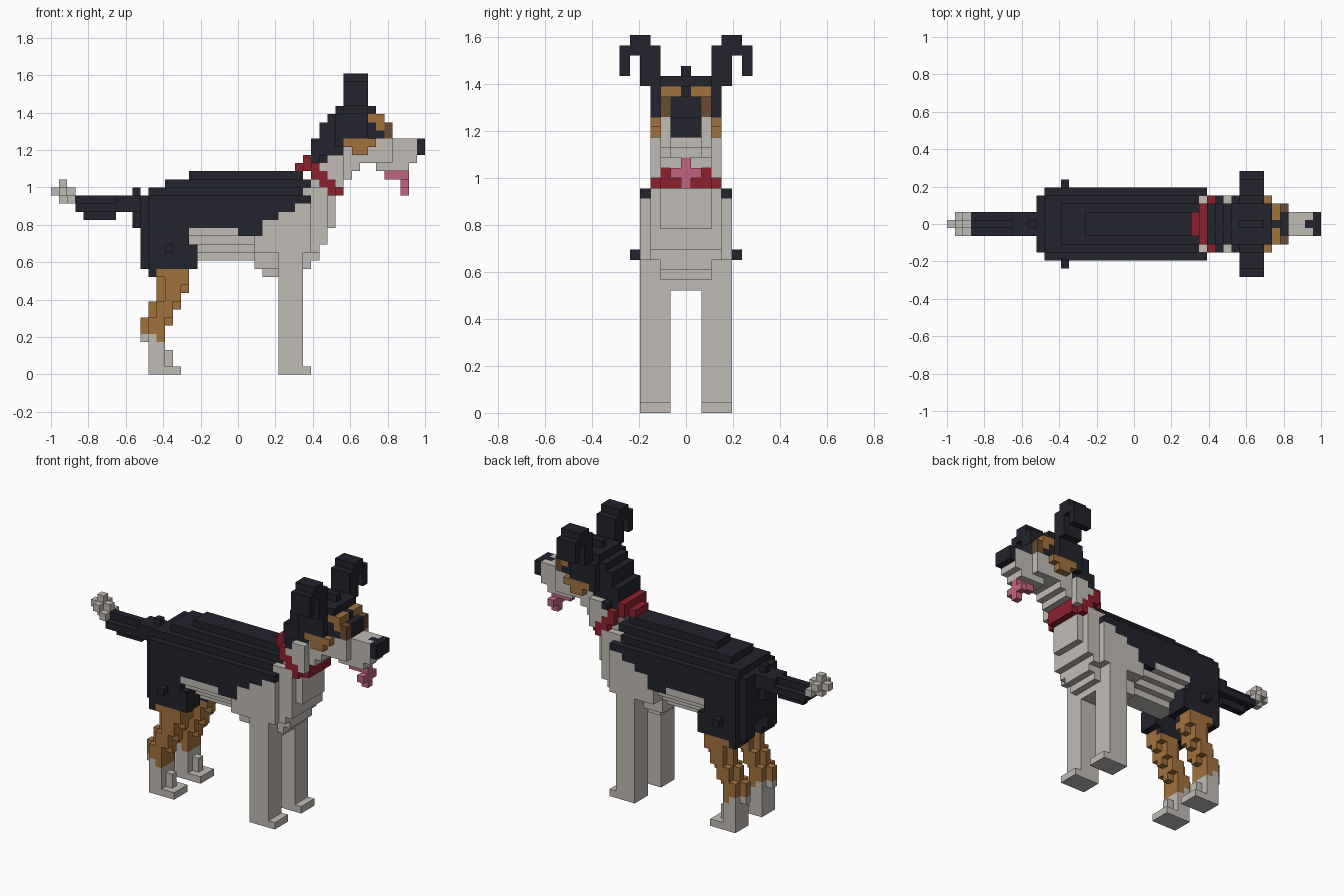
import bpy
import bmesh
from mathutils import Vector

UNIT = 2 / 46          # edge of one cube
HALF_LENGTH = 23       # half the model length, in cubes

cube = bpy.data.objects.get("Cube")
if cube:
    bpy.data.objects.remove(cube, do_unlink=True)

palette = {
    "black": (0.016, 0.017, 0.026),
    "white": (0.53, 0.50, 0.465),
    "tan": (0.36, 0.165, 0.047),
    "brown": (0.15, 0.069, 0.031),
    "red": (0.27, 0.015, 0.027),
    "pink": (0.54, 0.13, 0.21),
}
materials = {}
for name, rgb in palette.items():
    mat = bpy.data.materials.new(name + "_coat" if name in ("black", "white", "tan") else name)
    mat.use_nodes = True
    mat.diffuse_color = (*rgb, 1)
    shader = mat.node_tree.nodes["Principled BSDF"]
    shader.inputs["Base Color"].default_value = (*rgb, 1)
    shader.inputs["Roughness"].default_value = 0.9
    materials[name] = mat

cells = {}             # (x, y, z) -> (part, colour)


def block(part, colour, x, z, y):
    """Fill cubes x and z (end excluded); y is the inner and outer cube on both sides."""
    for i in range(*x):
        for k in range(*z):
            for j in range(y[0], y[1] + 1):
                for side in (j, -j):
                    paint = colour(i, side, k) if callable(colour) else colour
                    cells[i, side, k] = (part, paint)


def one(value):
    return (value, value + 1)


# Coat pattern of the trunk: dark saddle, pale belly, chest and shoulders
def saddle(i, j, k):
    if i < 17:
        edge = 12
    elif i < 23:
        edge = 18
    elif i < 26:
        edge = 17
    else:
        edge = 19 + (i - 26) // 2
    return "black" if k >= edge else "white"


# Trunk, as layers from belly to spine
block("body", saddle, x=(17, 28), z=one(14), y=(0, 1))
block("body", saddle, x=(13, 28), z=one(15), y=(0, 2))
block("body", saddle, x=(12, 28), z=one(16), y=(0, 3))
block("body", saddle, x=(12, 32), z=(17, 22), y=(0, 4))
block("body", saddle, x=one(11), z=(15, 22), y=(0, 3))
block("body", "black", x=(12, 32), z=one(22), y=(0, 3))
block("body", "black", x=(14, 32), z=one(23), y=(0, 2))
block("body", "black", x=(17, 31), z=one(24), y=(0, 1))

# Chest, tapering down and forward
block("chest", "white", x=(26, 31), z=one(12), y=(0, 1))
block("chest", "white", x=(25, 32), z=one(13), y=(0, 2))
block("chest", "white", x=(25, 33), z=one(14), y=(0, 2))
block("chest", "white", x=(25, 32), z=(15, 17), y=(0, 4))
block("chest", "white", x=one(32), z=(15, 22), y=(0, 3))
block("chest", "white", x=one(33), z=(16, 22), y=(0, 3))
block("chest", "white", x=one(34), z=(18, 22), y=(0, 2))

# Front legs and paws
block("front_legs", "white", x=(28, 31), z=(0, 17), y=(2, 4))
block("front_legs", "white", x=one(31), z=one(0), y=(2, 4))

# Thighs with a small hip bump
block("thighs", "black", x=(12, 17), z=(12, 18), y=(2, 4))
block("thighs", "black", x=one(17), z=(13, 16), y=(2, 4))
block("thighs", "black", x=one(11), z=(13, 18), y=(2, 3))
block("thighs", "black", x=one(14), z=one(15), y=(5, 5))


# Lower hind legs: tan above, pale at the ankle
def sock(i, j, k):
    return "white" if k < 4 or (k == 4 and i < 13) else "tan"


hind_leg = [(1, 3, 12, 14), (3, 4, 12, 14), (4, 6, 11, 14), (6, 7, 11, 15),
            (7, 8, 12, 15), (8, 9, 12, 16), (9, 10, 13, 16), (10, 12, 13, 17)]
for low, high, back, front in hind_leg:
    block("hind_legs", sock, x=(back, front), z=(low, high), y=(3, 3))
    trim = 1 if front - back > 2 else 0
    block("hind_legs", sock, x=(back + trim, front), z=(low, high), y=(2, 4))
    if trim:
        for corner in (2, 4):
            if front - back > 3:
                cells.pop((front - 1, corner, low), None)
                cells.pop((front - 1, -corner, low), None)
block("hind_legs", "tan", x=(13, 17), z=one(12), y=(3, 4))
block("hind_legs", "white", x=one(14), z=(1, 3), y=(3, 3))
block("hind_paws", "white", x=(12, 16), z=one(0), y=(2, 4))

# Tail with a pale tuft
block("tail", "black", x=one(10), z=(18, 23), y=(0, 0))
block("tail", "black", x=(3, 11), z=one(20), y=(0, 1))
block("tail", "black", x=(3, 11), z=one(21), y=(0, 0))
block("tail", "black", x=(8, 11), z=one(21), y=(0, 1))
block("tail", "black", x=(4, 8), z=one(19), y=(0, 0))
block("tail_tuft", "white", x=(0, 3), z=one(22), y=(0, 0))
block("tail_tuft", "white", x=one(1), z=one(22), y=(0, 1))
block("tail_tuft", "white", x=one(1), z=(21, 24), y=(0, 0))
block("tail_tuft", "white", x=one(2), z=one(21), y=(0, 1))


# Neck: pale throat, dark nape
def nape(i, j, k):
    edge = 26 if i < 34 else 28
    return "black" if k >= edge else "white"


block("neck", nape, x=(32, 36), z=(22, 24), y=(0, 2))
block("neck", nape, x=(32, 37), z=one(24), y=(0, 2))
block("neck", nape, x=(32, 38), z=(25, 27), y=(0, 2))
block("neck", nape, x=(33, 36), z=(23, 27), y=(0, 3))
block("neck", nape, x=one(32), z=(25, 29), y=(0, 2))
block("neck", nape, x=one(33), z=(26, 31), y=(0, 2))

# Collar, sloping from the nape down to the throat
block("collar", "red", x=one(30), z=one(25), y=(0, 1))
block("collar", "red", x=one(31), z=(25, 27), y=(0, 2))
block("collar", "red", x=one(32), z=(24, 26), y=(3, 3))
block("collar", "red", x=one(33), z=(23, 25), y=(3, 3))
block("collar", "red", x=one(34), z=(22, 24), y=(3, 3))
block("collar", "red", x=one(35), z=(22, 24), y=(0, 2))
block("neck", "white", x=(31, 34), z=one(22), y=(3, 3))


# Head: dark crown over pale jaw
def crown(i, j, k):
    return "black" if k >= 29 or i < 36 else "white"


block("head", crown, x=(34, 36), z=(27, 32), y=(0, 2))
block("head", crown, x=(35, 39), z=(28, 32), y=(0, 3))
block("head", crown, x=(36, 41), z=(26, 32), y=(0, 2))
block("head", crown, x=(35, 40), z=one(32), y=(0, 2))
block("head", crown, x=(36, 39), z=one(33), y=(0, 0))
block("head", crown, x=one(41), z=(29, 31), y=(0, 1))
block("head", crown, x=one(40), z=one(31), y=(0, 0))

# Cheek patches, brows and eyes
block("cheeks", "tan", x=(36, 40), z=one(28), y=(3, 3))
block("cheeks", "tan", x=(37, 39), z=one(27), y=(3, 3))
block("brows", "tan", x=one(39), z=one(31), y=(2, 2))
block("brows", "tan", x=one(40), z=one(31), y=(1, 2))
block("brows", "tan", x=one(40), z=one(30), y=(2, 2))
block("eyes", "brown", x=one(41), z=(29, 31), y=(2, 2))

# Muzzle, jaw, nose and tongue
block("muzzle", "white", x=(39, 42), z=(26, 29), y=(0, 2))
block("muzzle", "white", x=(42, 45), z=(26, 29), y=(0, 1))
block("jaw", "white", x=(40, 44), z=one(25), y=(0, 1))
block("nose", "black", x=one(45), z=(27, 29), y=(0, 1))
block("nose", "black", x=one(44), z=one(28), y=(0, 0))
block("tongue", "pink", x=(41, 44), z=one(24), y=(0, 0))
block("tongue", "pink", x=one(43), z=one(23), y=(0, 1))
block("tongue", "pink", x=one(43), z=one(22), y=(0, 0))

# Ears, folded outward at the top
block("ears", "black", x=(36, 39), z=(32, 36), y=(3, 4))
block("ears", "black", x=(36, 39), z=one(36), y=(4, 5))
block("ears", "black", x=(36, 39), z=one(35), y=(5, 6))
block("ears", "black", x=(36, 39), z=(33, 35), y=(6, 6))

# Turn each part into a mesh of its exposed cube faces
AXES = [Vector(a) for a in ((1, 0, 0), (0, 1, 0), (0, 0, 1))]
for part in dict.fromkeys(p for p, c in cells.values()):
    own = {cell: c for cell, (p, c) in cells.items() if p == part}
    colours = list(dict.fromkeys(own.values()))
    bm = bmesh.new()
    for cell, colour in own.items():
        centre = Vector(cell) + Vector((0.5 - HALF_LENGTH, 0, 0.5))
        for a in range(3):
            for sign in (1, -1):
                normal = AXES[a] * sign
                if tuple(int(v) for v in Vector(cell) + normal) in cells:
                    continue
                u, w = AXES[(a + 1) % 3] * sign, AXES[(a + 2) % 3]
                corners = (-u - w, u - w, u + w, w - u)
                verts = [bm.verts.new((centre + (normal + c) / 2) * UNIT) for c in corners]
                bm.faces.new(verts).material_index = colours.index(colour)
    bmesh.ops.remove_doubles(bm, verts=bm.verts[:], dist=UNIT / 100)
    mesh = bpy.data.meshes.new(part)
    bm.to_mesh(mesh)
    bm.free()
    for colour in colours:
        mesh.materials.append(materials[colour])
    bpy.context.collection.objects.link(bpy.data.objects.new(part, mesh))
